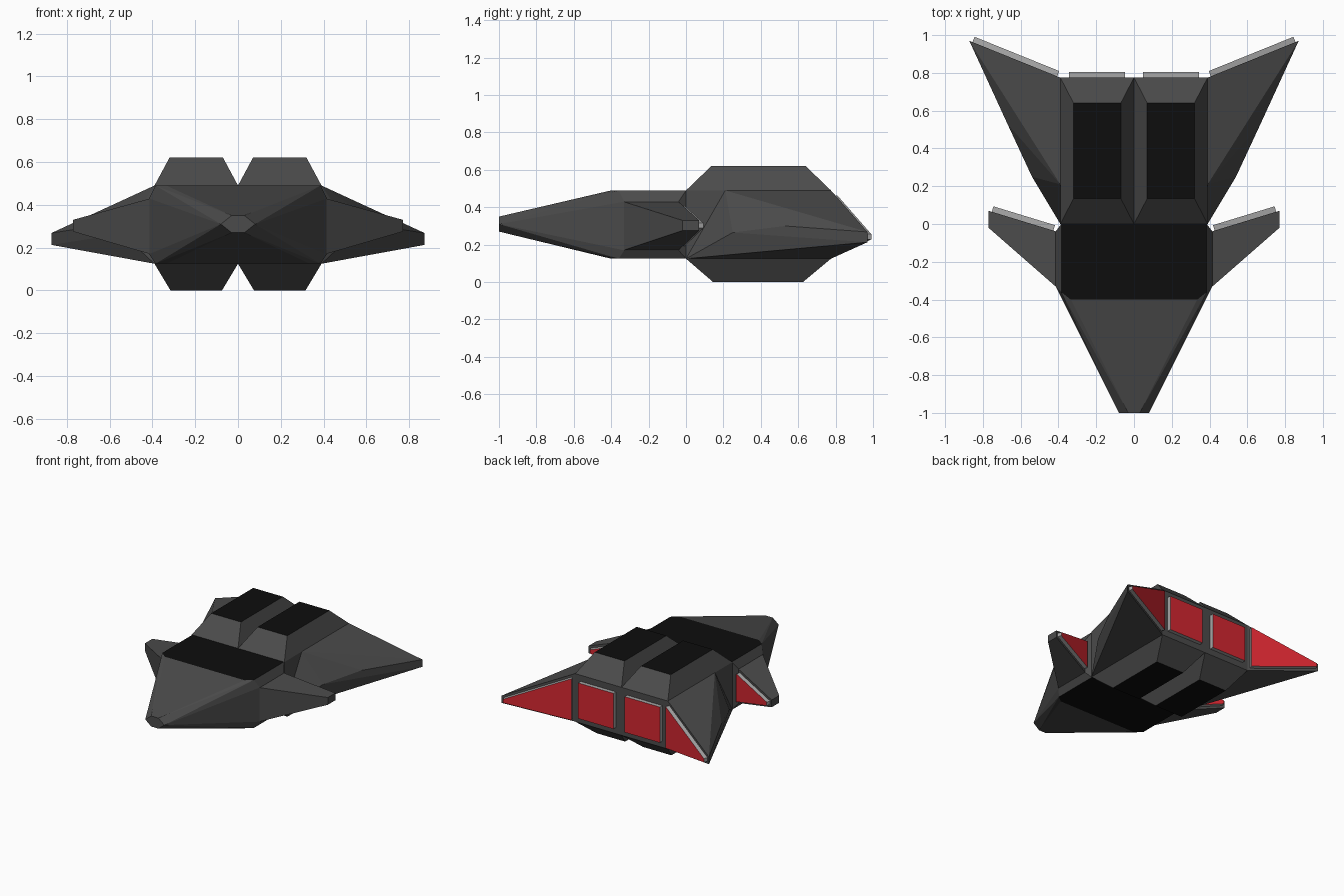
import bpy, bmesh
from mathutils import Vector

if "Cube" in bpy.data.objects:
    bpy.data.objects.remove(bpy.data.objects["Cube"])


def material(name, rgb):
    m = bpy.data.materials.new(name)
    m.diffuse_color = (*rgb, 1)
    m.use_nodes = True
    m.node_tree.nodes["Principled BSDF"].inputs["Base Color"].default_value = m.diffuse_color
    return m


MATS = [material("hull_grey", (0.07, 0.07, 0.07)),
        material("deck_black", (0.004, 0.004, 0.004)),
        material("rim_grey", (0.38, 0.38, 0.38)),
        material("exhaust_red", (0.66, 0.02, 0.03))]


def hull(name, pts, inset=0, decks=True):
    """Faceted solid round the points; optional raised exhaust plate on its rear face."""
    bm = bmesh.new()
    for p in pts:
        bm.verts.new(p)
    res = bmesh.ops.convex_hull(bm, input=bm.verts[:])
    loose = [v for v in bm.verts if not v.link_faces]
    bmesh.ops.delete(bm, geom=loose, context='VERTS')
    bmesh.ops.dissolve_limit(bm, angle_limit=0.02, verts=bm.verts[:], edges=bm.edges[:])
    bmesh.ops.recalc_face_normals(bm, faces=bm.faces[:])
    # level faces are black
    for f in bm.faces:
        f.material_index = 1 if decks and abs(f.normal.z) > 0.99 else 0
    # raised plate: grey sides, red cap
    if inset:
        rear = max(bm.faces, key=lambda f: f.normal.y)
        n = rear.normal.copy()
        bmesh.ops.inset_region(bm, faces=[rear], thickness=inset, use_even_offset=True)
        new = bmesh.ops.extrude_face_region(bm, geom=[rear])["geom"]
        cap = [g for g in new if isinstance(g, bmesh.types.BMFace)][0]
        bmesh.ops.translate(bm, vec=n * 0.03,
                            verts=[g for g in new if isinstance(g, bmesh.types.BMVert)])
        if rear.is_valid:
            bmesh.ops.delete(bm, geom=[rear], context='FACES_ONLY')
        for e in cap.edges:
            for f in e.link_faces:
                f.material_index = 2
        cap.material_index = 3
    bmesh.ops.recalc_face_normals(bm, faces=bm.faces[:])
    me = bpy.data.meshes.new(name)
    bm.to_mesh(me)
    bm.free()
    for m in MATS:
        me.materials.append(m)
    ob = bpy.data.objects.new(name, me)
    bpy.context.collection.objects.link(ob)


# Front body with tapered nose
body = []
for s in (-1, 1):
    body.append((s * 0.08, -1, 0.31))
    for tip, outer, side in ((0.35, 0.49, 0.43), (0.27, 0.125, 0.17)):
        body += [(s * 0.03, -1, tip), (s * 0.335, -0.4, outer), (s * 0.385, -0.36, outer),
                 (s * 0.385, 0, outer), (s * 0.415, -0.33, side), (s * 0.415, -0.04, side)]
hull("front_body", body)

for s, side in ((-1, "left"), (1, "right")):
    # Engine block with bevelled top and bottom
    eng = [(s * x, y, z) for x in (0, 0.39) for y in (0, 0.775) for z in (0.125, 0.49)]
    eng += [(s * x, y, 0.62) for x in (0.07, 0.32) for y in (0.135, 0.64)]
    eng += [(s * x, y, 0) for x in (0.075, 0.315) for y in (0.145, 0.625)]
    hull("engine_" + side, eng, 0.047)

    # Swept rear wing
    wing = [(0.39, 0, 0.125), (0.54, 0.25, 0.265), (0.67, 0.53, 0.30), (0.39, 0.21, 0.49),
            (0.39, 0.775, 0.49), (0.39, 0.775, 0.125), (0.872, 0.97, 0.268), (0.872, 0.97, 0.213)]
    hull("rear_wing_" + side, [(s * x, y, z) for x, y, z in wing], 0.018, False)

    # Small front wing
    fin = [(0.41, y, z) for y in (-0.335, -0.04) for z in (0.17, 0.43)]
    fin += [(0.77, y, z) for y in (-0.02, 0.07) for z in (0.275, 0.33)]
    hull("front_wing_" + side, [(s * x, y, z) for x, y, z in fin], 0.018, False)
